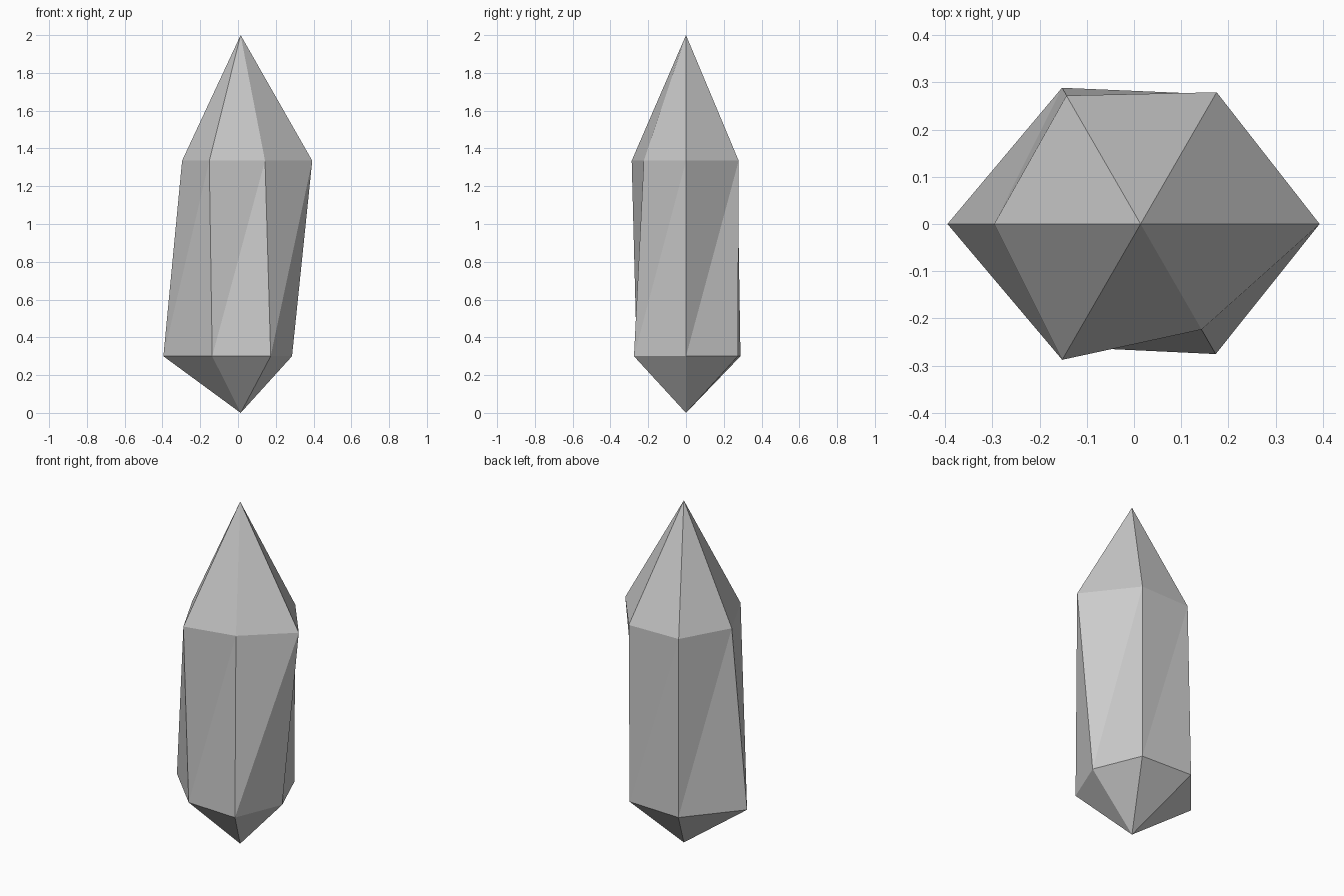
import bpy, bmesh
from math import cos, sin, radians

if "Cube" in bpy.data.objects:
    bpy.data.objects.remove(bpy.data.objects["Cube"])

AXIS_X = 0.014
# ring radii every 60 degrees, starting at +x, counter-clockwise from above
LOWER = [0.272, 0.317, 0.333, 0.409, 0.301, 0.318]
UPPER = [0.379, 0.322, 0.314, 0.31, 0.332, 0.258]

bm = bmesh.new()


def ring(radii, z):
    return [bm.verts.new((AXIS_X + r * cos(radians(60 * i)),
                          r * sin(radians(60 * i)), z))
            for i, r in enumerate(radii)]


base = bm.verts.new((AXIS_X, 0, 0))
tip = bm.verts.new((AXIS_X, 0, 2))
low, up = ring(LOWER, 0.3), ring(UPPER, 1.335)

# bottom point, twisted shaft facets, top point
for i in range(6):
    j = (i + 1) % 6
    bm.faces.new((base, low[j], low[i]))
    bm.faces.new((low[i], low[j], up[j]))
    bm.faces.new((low[i], up[j], up[i]))
    bm.faces.new((tip, up[i], up[j]))

bmesh.ops.recalc_face_normals(bm, faces=bm.faces[:])
mesh = bpy.data.meshes.new("crystal")
bm.to_mesh(mesh)
bm.free()
bpy.context.collection.objects.link(bpy.data.objects.new("crystal", mesh))
